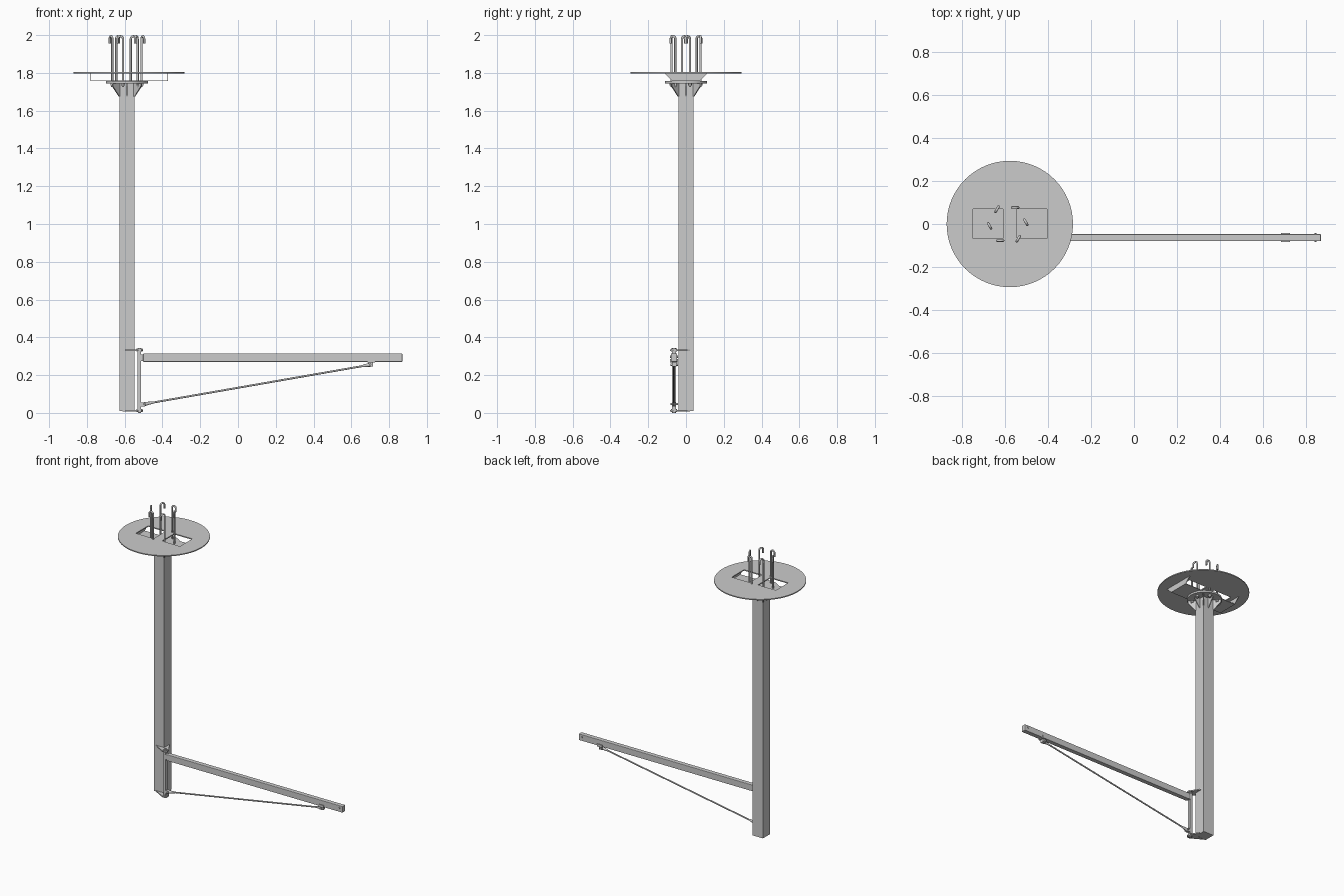
import bpy, math
from math import cos, sin, radians
from mathutils import Vector

if "Cube" in bpy.data.objects:
    bpy.data.objects.remove(bpy.data.objects["Cube"])

CX = -0.588          # column axis
PX, PY = -0.522, -0.063  # hinge axis


def mesh(name, verts, faces):
    m = bpy.data.meshes.new(name)
    m.from_pydata(verts, [], faces)
    o = bpy.data.objects.new(name, m)
    bpy.context.collection.objects.link(o)
    return o


def prism(name, base, offset):
    """Extrude a planar polygon along an offset vector."""
    n = len(base)
    off = Vector(offset)
    verts = [Vector(p) for p in base] + [Vector(p) + off for p in base]
    faces = [list(range(n))[::-1], list(range(n, 2 * n))]
    faces += [[i, (i + 1) % n, (i + 1) % n + n, i + n] for i in range(n)]
    o = mesh(name, verts, faces)
    bpy.context.view_layer.objects.active = o
    o.select_set(True)
    bpy.ops.object.mode_set(mode='EDIT')
    bpy.ops.mesh.select_all(action='SELECT')
    bpy.ops.mesh.normals_make_consistent(inside=False)
    bpy.ops.object.mode_set(mode='OBJECT')
    o.select_set(False)
    return o


def box(name, x0, x1, y0, y1, z0, z1):
    return prism(name, [(x0, y0, z0), (x1, y0, z0), (x1, y1, z0), (x0, y1, z0)], (0, 0, z1 - z0))


def rod(name, a, b, r, r2=None, sides=16):
    a, b = Vector(a), Vector(b)
    d = b - a
    bpy.ops.mesh.primitive_cone_add(vertices=sides, radius1=r, radius2=r if r2 is None else r2,
                                    depth=d.length, location=(a + b) / 2,
                                    rotation=d.to_track_quat('Z', 'Y').to_euler())
    o = bpy.context.object
    o.name = name
    if sides > 8:
        bpy.ops.object.shade_smooth_by_angle()
    o.select_set(False)
    return o


# column and flange
box("column", CX - 0.04, CX + 0.04, -0.04, 0.04, 0.01, 1.75)
rod("top_flange", (CX, 0, 1.745), (CX, 0, 1.757), 0.112, sides=48)

# gusset fins under the flange
for i in range(8):
    a = radians(45 * i)
    u, v = Vector((cos(a), sin(a), 0)), Vector((-sin(a), cos(a), 0)) * 0.003
    r0, r1 = (0.053, 0.107) if i % 2 else (0.038, 0.08)
    c = Vector((CX, 0, 0))
    prof = [(r0, 1.675), (r0 + 0.006, 1.675), (r1, 1.73), (r1, 1.746), (r0, 1.746)]
    prism("gusset", [c + u * r + Vector((0, 0, z)) - v for r, z in prof], v * 2)

# hooked anchor bolts with nuts
for i in range(6):
    a = radians(15 + 60 * i)
    base = Vector((CX + 0.08 * cos(a), 0.08 * sin(a), 0))
    d = Vector((cos(a - radians(75)), sin(a - radians(75)), 0))
    R = 0.014
    pts = [base + Vector((0, 0, 1.725))]
    for k in range(9):
        t = math.pi * k / 8
        pts.append(base + d * (R - R * cos(t)) + Vector((0, 0, 1.98 + R * sin(t))))
    pts.append(base + d * 2 * R + Vector((0, 0, 1.955)))
    cu = bpy.data.curves.new("anchor_hook", 'CURVE')
    cu.dimensions = '3D'
    cu.bevel_depth, cu.bevel_resolution, cu.use_fill_caps = 0.006, 2, True
    s = cu.splines.new('POLY')
    s.points.add(len(pts) - 1)
    for p, q in zip(s.points, pts):
        p.co = (*q, 1)
    bpy.context.collection.objects.link(bpy.data.objects.new("anchor_hook", cu))
    rod("anchor_nut", base + Vector((0, 0, 1.732)), base + Vector((0, 0, 1.745)), 0.011, sides=6)

# cover disc with two rectangular openings
disc = rod("cover_disc", (-0.578, 0, 1.797), (-0.578, 0, 1.804), 0.294, sides=64)
for x0, x1 in ((-0.75, -0.61), (-0.545, -0.405)):
    cut = box("disc_cutter", x0, x1, -0.068, 0.07, 1.7, 1.9)
    cut.hide_render = True
    bpy.context.view_layer.objects.active = disc
    m = disc.modifiers.new("opening", 'BOOLEAN')
    m.object, m.operation, m.solver = cut, 'DIFFERENCE', 'EXACT'
    bpy.ops.object.modifier_apply(modifier=m.name)
    bpy.data.objects.remove(cut)

# support tray below the disc: bottom strip and flared end plates
box("tray_bottom", -0.782, -0.37, -0.072, 0.072, 1.757, 1.761)
for x in (-0.782, -0.374):
    prism("tray_end", [(x, -0.072, 1.757), (x, 0.072, 1.757), (x, 0.112, 1.797), (x, -0.112, 1.797)],
          (0.004, 0, 0))

# hinge brackets on the column corner, with pivot bolts
plate = [(-0.612, -0.04), (-0.53, -0.086), (-0.512, -0.084), (-0.502, -0.068),
         (-0.504, -0.052), (-0.548, 0.02), (-0.56, -0.03)]
for z in (0.008, 0.328):
    prism("hinge_bracket", [(x, y, z) for x, y in plate], (0, 0, 0.008))
    rod("pivot_washer", (PX, PY, z - 0.004), (PX, PY, z + 0.012), 0.016)
    rod("pivot_nut", (PX, PY, z - 0.008), (PX, PY, z + 0.016), 0.01, sides=6)

# hinge post and arm
box("hinge_post", PX - 0.009, PX + 0.009, PY - 0.01, PY + 0.01, 0.016, 0.328)
box("arm_lug", PX, -0.49, PY - 0.012, PY + 0.012, 0.275, 0.31)
arm = box("arm_beam", -0.502, 0.87, PY - 0.016, PY + 0.016, 0.27, 0.314)
b = arm.modifiers.new("soft_edges", 'BEVEL')
b.width, b.segments = 0.003, 2
rod("arm_stop_bolt", (0.845, PY - 0.021, 0.297), (0.845, PY + 0.021, 0.297), 0.006, sides=6)

# brace rod with tapered ends, lugs and pins
p0, p1 = Vector((-0.495, PY, 0.047)), Vector((0.70, PY, 0.255))
d = (p1 - p0).normalized()
rod("brace_rod", p0, p1, 0.005)
for p, s in ((p0, 1), (p1, -1)):
    rod("brace_end", p, p + d * s * 0.05, 0.011, 0.005)
    rod("brace_pin", p + Vector((0, -0.02, 0)), p + Vector((0, 0.02, 0)), 0.006, sides=12)
box("lower_lug", PX, -0.493, PY - 0.01, PY + 0.01, 0.034, 0.056)
box("upper_lug", 0.69, 0.715, PY - 0.012, PY + 0.012, 0.245, 0.275)
box("upper_clamp", 0.685, 0.725, PY - 0.021, PY + 0.021, 0.266, 0.284)
